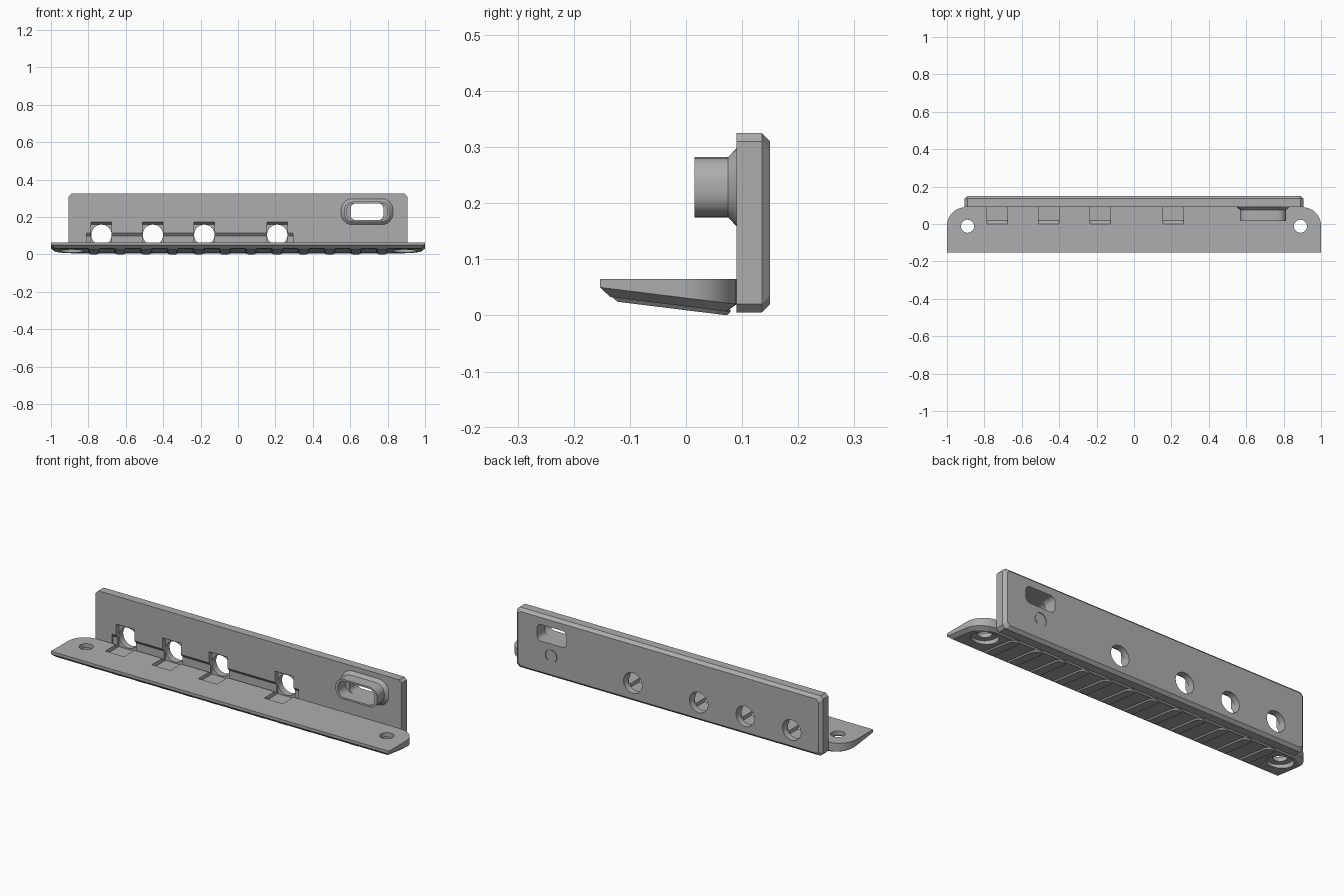
import bpy, bmesh
from math import sin, cos, pi, radians

cube = bpy.data.objects.get("Cube")
if cube:
    bpy.data.objects.remove(cube, do_unlink=True)

grey = bpy.data.materials.new("plain grey")
grey.use_nodes = True
COLOR = (0.42, 0.42, 0.42, 1)
grey.diffuse_color = COLOR
grey.node_tree.nodes["Principled BSDF"].inputs["Base Color"].default_value = COLOR


def loft(name, rings):
    """Skin a closed solid through rings of equal point count."""
    bm = bmesh.new()
    loops = [[bm.verts.new(p) for p in ring] for ring in rings]
    for a, b in zip(loops, loops[1:]):
        for i in range(len(a)):
            j = (i + 1) % len(a)
            bm.faces.new((a[i], a[j], b[j], b[i]))
    bm.faces.new(loops[0])
    bm.faces.new(loops[-1])
    bmesh.ops.recalc_face_normals(bm, faces=bm.faces)
    mesh = bpy.data.meshes.new(name)
    bm.to_mesh(mesh)
    bm.free()
    mesh.materials.append(grey)
    ob = bpy.data.objects.new(name, mesh)
    bpy.context.collection.objects.link(ob)
    return ob


def select(ob):
    bpy.ops.object.select_all(action='DESELECT')
    ob.select_set(True)
    bpy.context.view_layer.objects.active = ob


def cut(cutter, *targets):
    """Subtract a cutter from the targets, then discard it."""
    cutter.hide_render = True
    for ob in targets:
        mod = ob.modifiers.new("cut", 'BOOLEAN')
        mod.operation, mod.solver, mod.object = 'DIFFERENCE', 'EXACT', cutter
        select(ob)
        bpy.ops.object.modifier_apply(modifier=mod.name)
    bpy.data.objects.remove(cutter, do_unlink=True)


def rounded(cx, cz, w, h, r, y, seg=6):
    """Rounded rectangle ring in the xz plane, w and h being half sizes."""
    pts = []
    for k, (sx, sz) in enumerate(((1, 1), (-1, 1), (-1, -1), (1, -1))):
        for i in range(seg + 1):
            a = (k + i / seg) * pi / 2
            pts.append((cx + sx * (w - r) + r * cos(a), y, cz + sz * (h - r) + r * sin(a)))
    return pts


def x_prism(name, x0, x1, profile):
    return loft(name, [[(x, y, z) for y, z in profile] for x in (x0, x1)])


def z_cylinder(name, x, y, r, z0, z1, n=40):
    return loft(name, [[(x + r * cos(2 * pi * i / n), y + r * sin(2 * pi * i / n), z)
                        for i in range(n)] for z in (z0, z1)])


FRONT, FACE, BACK = -0.153, 0.09, 0.15
CHAMFER = 0.015


def slope(y):
    """Height of the lower side edge of the flange."""
    return 0.05 - 0.1235 * (y - FRONT)


# Upright wall, chamfered all round its back
wall = loft("upright_wall", [rounded(0, 0.165, 0.905 - d, 0.16 - d, CHAMFER, y, 1)
                             for y, d in ((FACE, 0), (BACK - CHAMFER, 0), (BACK, CHAMFER))])

# Flange with rounded rear corners and tapering, chamfered underside
plan = [(-1, FRONT), (1, FRONT)]
arc = [(0.9 + 0.1 * cos(i * pi / 20), -0.01 + 0.1 * sin(i * pi / 20)) for i in range(11)]
plan += arc + [(-x, y) for x, y in reversed(arc)]
mid_y = (FRONT + FACE) / 2
inset = [(x * 0.98, mid_y + (y - mid_y) * 0.852) for x, y in plan]
flange = loft("base_flange", [
    [(x, y, 0.065) for x, y in plan],
    [(x, y, slope(y)) for x, y in plan],
    [(x, y, slope(y) - CHAMFER) for x, y in inset]])

# Socket collar with a flared root
PX, PZ = 0.69, 0.2285
collar = loft("socket_collar", [rounded(PX, PZ, 0.123 + d, 0.0535 + d, 0.045 + d, y)
                                for y, d in ((0.015, 0), (0.075, 0), (FACE, 0.016), (0.1, 0.016))])
cut(loft("cavity_cutter", [rounded(PX, PZ, 0.108, 0.044, 0.035, y) for y in (0, 0.08)]), collar)
cut(loft("socket_cutter", [rounded(PX, PZ, 0.087, 0.044, 0.025, y) for y in (0.06, 0.2)]),
    collar, wall)

# Long shallow groove along the wall face
cut(x_prism("groove_cutter", -0.81, 0.295,
            [(0.08, 0.055), (0.102, 0.055), (0.102, 0.1), (0.08, 0.1275)]), wall)

# Light pockets with round holes through the wall
for x in (-0.73, -0.455, -0.18, 0.21):
    cut(x_prism("pocket_cutter", x - 0.055, x + 0.055,
                [(-0.01, 0.075), (0.02, 0.045), (0.115, 0.045), (0.115, 0.16), (-0.01, 0.235)]),
        wall, flange)
    cut(loft("hole_cutter", [rounded(x, 0.105, 0.0545, 0.0545, 0.0544, y, 10)
                             for y in (0.1, 0.2)]), wall)

# Screw holes, counterbored from below
for x in (-0.89, 0.89):
    cut(z_cylinder("screw_cutter", x, -0.012, 0.035, -0.1, 0.1), flange)
    cut(z_cylinder("counterbore_cutter", x, -0.012, 0.065, -0.1, 0.042), flange)

# Shallow open ring engraved below the socket on the back
ring = []
for i in range(25):
    a = radians(-50 + i * 280 / 24)
    ring.append([(PX + r * cos(a), y, 0.12 + r * sin(a))
                 for r, y in ((0.03, 0.146), (0.037, 0.146), (0.037, 0.16), (0.03, 0.16))])
cut(loft("ring_cutter", ring), wall)


# Raised grip ribs under the flange, rounded towards the wall
def rib_ring(x, half, front, drop):
    end = 0.049
    pts = [(x - half, front), (x + half, front)]
    pts += [(x + half * cos(i * pi / 10), end + half * sin(i * pi / 10)) for i in range(11)]
    return [(px, py, slope(py) - CHAMFER + drop) for px, py in pts]


ribs = []
for i in range(12):
    x = -0.77 + i * 0.14
    ribs.append(loft("grip_rib_%d" % (i + 1), [
        rib_ring(x, 0.03, -0.132, 0.004), rib_ring(x, 0.03, -0.131, 0),
        rib_ring(x, 0.024, -0.122, -0.0068)]))

for ob in [wall, flange, collar] + ribs:
    select(ob)
    bpy.ops.object.shade_smooth_by_angle(angle=radians(30))
